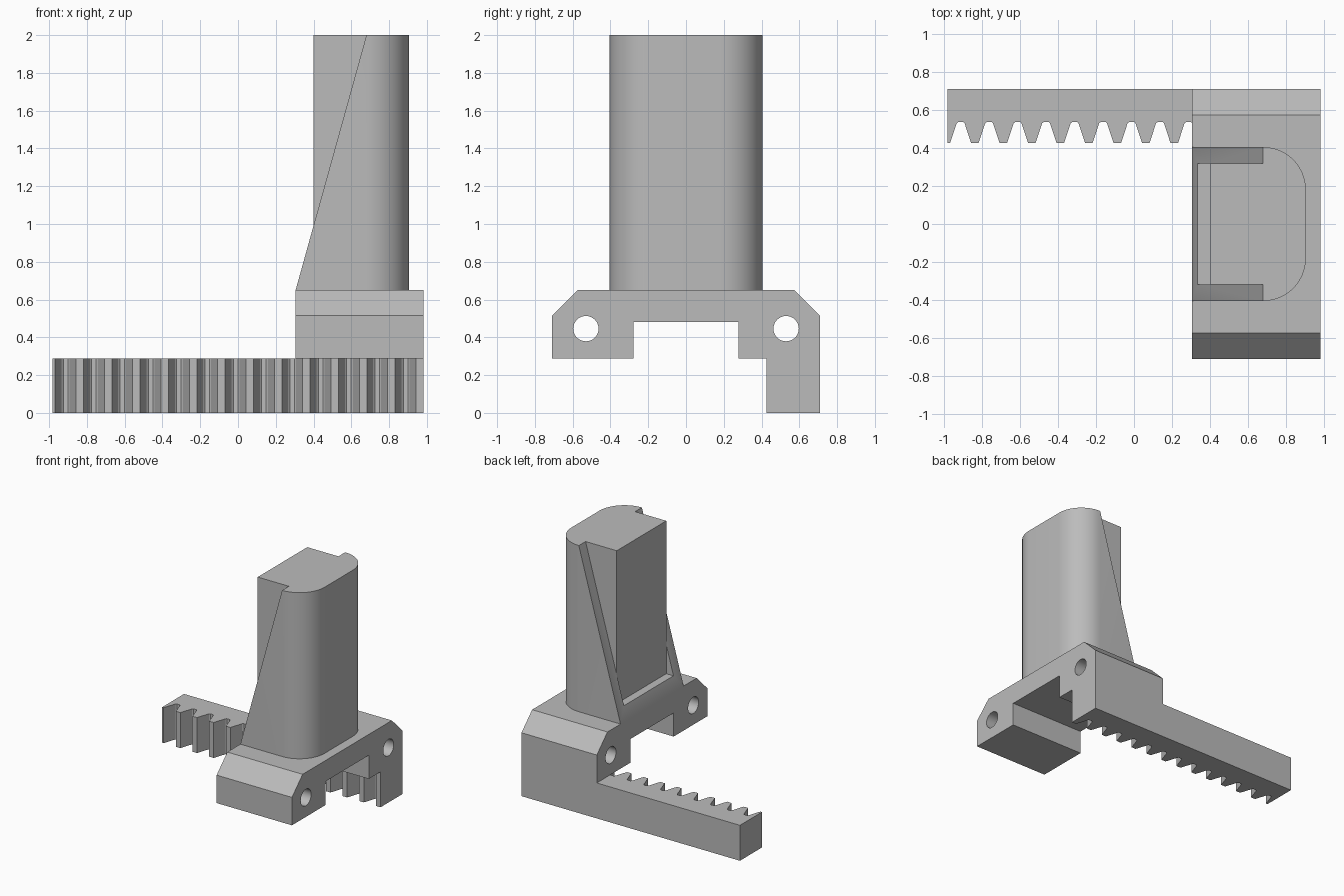
import bpy, bmesh, math

cube = bpy.data.objects.get("Cube")
if cube:
    bpy.data.objects.remove(cube, do_unlink=True)

grey = bpy.data.materials.new("plain grey")
grey.use_nodes = True
colour = (0.5, 0.5, 0.5, 1)
grey.diffuse_color = colour
grey.node_tree.nodes["Principled BSDF"].inputs["Base Color"].default_value = colour

PLACE = {
    "x": lambda a, b, d: (d, a, b),
    "y": lambda a, b, d: (a, d, b),
    "z": lambda a, b, d: (a, b, d),
}


def prism(name, outline, axis, low, high):
    """Extrude a flat outline along an axis."""
    bm = bmesh.new()
    face = bm.faces.new([bm.verts.new(PLACE[axis](a, b, low)) for a, b in outline])
    moved = bmesh.ops.extrude_face_region(bm, geom=[face])["geom"]
    shift = PLACE[axis](0, 0, high - low)
    bmesh.ops.translate(bm, vec=shift, verts=[v for v in moved if isinstance(v, bmesh.types.BMVert)])
    bmesh.ops.recalc_face_normals(bm, faces=bm.faces)
    mesh = bpy.data.meshes.new(name)
    bm.to_mesh(mesh)
    bm.free()
    mesh.materials.append(grey)
    obj = bpy.data.objects.new(name, mesh)
    bpy.context.collection.objects.link(obj)
    return obj


def arc(cx, cy, radius, start, end, steps):
    angles = [math.radians(start + (end - start) * i / steps) for i in range(steps + 1)]
    return [(cx + radius * math.cos(t), cy + radius * math.sin(t)) for t in angles]


def combine(target, tool, operation):
    """Apply a boolean and discard the helper."""
    tool.hide_render = True
    mod = target.modifiers.new(operation.lower(), "BOOLEAN")
    mod.object, mod.operation, mod.solver = tool, operation, "EXACT"
    bpy.ops.object.select_all(action="DESELECT")
    bpy.context.view_layer.objects.active = target
    target.select_set(True)
    bpy.ops.object.modifier_apply(modifier=mod.name)
    bpy.data.objects.remove(tool, do_unlink=True)


def smooth(obj):
    bpy.ops.object.select_all(action="DESELECT")
    bpy.context.view_layer.objects.active = obj
    obj.select_set(True)
    bpy.ops.object.shade_smooth_by_angle(angle=math.radians(30))


LEFT, RIGHT, BACK = 0.305, 0.982, 0.71
DECK, TOP, RACK_TOP = 0.65, 2.0, 0.288

# Chamfered bridge bracket with two through holes
half = [(0.277, 0.48), (0.277, RACK_TOP), (BACK, RACK_TOP), (BACK, 0.515), (0.573, DECK)]
bracket = prism("bracket", half + [(-y, z) for y, z in reversed(half)], "x", LEFT, RIGHT)
for side in (-1, 1):
    hole = prism("hole_cutter", arc(side * 0.53, 0.446, 0.067, 0, 348.75, 31), "x", 0, 1.2)
    combine(bracket, hole, "DIFFERENCE")
smooth(bracket)

# Toothed rack along the back
outline = [(RIGHT, BACK), (-RIGHT, BACK), (-RIGHT, 0.427)]
tooth_gap = [(-0.055, 0.427), (-0.026, 0.515), (-0.021, 0.53), (-0.012, 0.538)]
tooth_gap += [(-x, y) for x, y in reversed(tooth_gap)]
for i in range(13):
    outline += [(-0.913 + 0.15 * i + x, y) for x, y in tooth_gap]
outline.append((RIGHT, 0.427))
prism("gear_rack", outline, "z", 0, RACK_TOP)

# Tower with a rounded outer side
corner = arc(0.68, 0.18, 0.225, 0, 90, 16)
plan = [(LEFT, -0.405)] + [(x, -y) for x, y in reversed(corner)] + corner + [(LEFT, 0.405)]
tower = prism("tower", plan, "z", DECK, TOP)

# Sloped inner side of the cheeks
slope = [(0.1, 0.5), (0.2633, 0.5), (0.7356, 2.2), (0.1, 2.2)]
combine(tower, prism("slope_cutter", slope, "y", -0.6, 0.6), "DIFFERENCE")

# Pocket between the cheeks, then the upright core
pocket = [(0.2, 0.758), (0.4, 0.758), (0.4, 2.2), (0.2, 2.2)]
combine(tower, prism("pocket_cutter", pocket, "y", -0.318, 0.318), "DIFFERENCE")
core = [(0.4, 0.7), (0.75, 0.7), (0.75, TOP), (0.4, TOP)]
combine(tower, prism("core", core, "y", -0.318, 0.318), "UNION")
smooth(tower)
